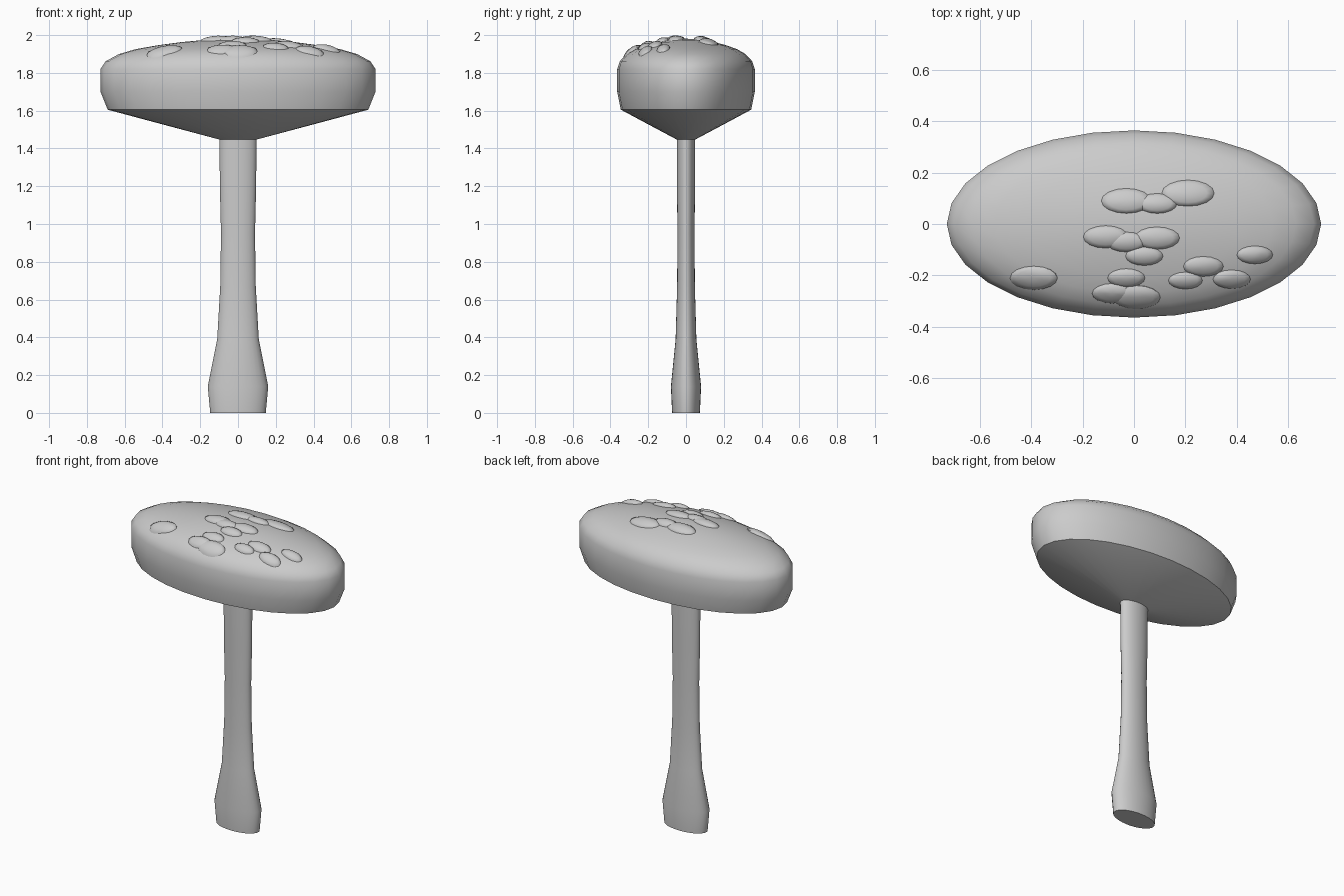
import bpy, bmesh, math

if "Cube" in bpy.data.objects:
    bpy.data.objects.remove(bpy.data.objects["Cube"])

SEG = 28      # sides of the turned parts
FLAT = 0.5    # depth relative to width

grey = bpy.data.materials.new("pale_grey")
grey.diffuse_color = (0.6, 0.6, 0.6, 1)
grey.use_nodes = True
grey.node_tree.nodes["Principled BSDF"].inputs["Base Color"].default_value = grey.diffuse_color


def finish(bm, name, angle):
    bmesh.ops.recalc_face_normals(bm, faces=bm.faces)
    mesh = bpy.data.meshes.new(name)
    bm.to_mesh(mesh)
    bm.free()
    mesh.materials.append(grey)
    obj = bpy.data.objects.new(name, mesh)
    bpy.context.collection.objects.link(obj)
    bpy.ops.object.select_all(action='DESELECT')
    obj.select_set(True)
    bpy.context.view_layer.objects.active = obj
    bpy.ops.object.shade_smooth_by_angle(angle=math.radians(angle))
    return obj


def lathe(name, profile, angle=40):
    """Turn (radius, z) points into a flattened round solid, capped at both ends."""
    bm = bmesh.new()
    rings = []
    for r, z in profile:
        rings.append([bm.verts.new((r * math.cos(a), r * FLAT * math.sin(a), z))
                      for a in (2 * math.pi * i / SEG for i in range(SEG))])
    for low, high in zip(rings, rings[1:]):
        for i in range(SEG):
            j = (i + 1) % SEG
            bm.faces.new((low[i], low[j], high[j], high[i]))
    bm.faces.new(rings[0][::-1])
    bm.faces.new(rings[-1])
    return finish(bm, name, angle)


# Stem with a swollen foot
lathe("stem", [(0.147, 0), (0.16, 0.14), (0.11, 0.39), (0.094, 0.67),
               (0.09, 0.95), (0.096, 1.2), (0.098, 1.46)])

# Cap: conical underside, sharp rim, rounded crown
crown = [(0.728, 1.82), (0.70, 1.862), (0.63, 1.9), (0.54, 1.926), (0.42, 1.947),
         (0.3, 1.963), (0.18, 1.974), (0.09, 1.979), (0.01, 1.981)]
lathe("cap", [(0.098, 1.447), (0.69, 1.605), (0.728, 1.70)] + crown)


def crown_height(x, y):
    """Height of the crown surface above a point."""
    r = math.hypot(x, y / FLAT)
    for (r1, z1), (r0, z0) in zip(crown, crown[1:]):
        if r0 <= r <= r1:
            return z0 + (z1 - z0) * (r - r0) / (r1 - r0)
    return crown[-1][1] if r < 0.1 else crown[0][1]


# Low raised spots: x, y, radius across
spots = [(-0.39, -0.21, 0.095), (-0.03, 0.09, 0.10), (0.09, 0.08, 0.08), (0.21, 0.12, 0.105),
         (-0.11, -0.05, 0.09), (-0.03, -0.07, 0.08), (0.09, -0.055, 0.09), (0.04, -0.125, 0.075),
         (-0.03, -0.21, 0.075), (-0.085, -0.27, 0.08), (0.01, -0.285, 0.095), (0.20, -0.22, 0.068),
         (0.27, -0.165, 0.08), (0.38, -0.215, 0.075), (0.47, -0.12, 0.072)]
SIDES = 16
for n, (sx, sy, size) in enumerate(spots):
    bm = bmesh.new()
    rings = []
    for f, lift in ((1.0, -0.008), (0.95, 0.006), (0.7, 0.014), (0.35, 0.019)):
        ring = []
        for i in range(SIDES):
            a = 2 * math.pi * i / SIDES
            x = sx + size * f * math.cos(a)
            y = sy + size * f * FLAT * math.sin(a)
            ring.append(bm.verts.new((x, y, crown_height(x, y) + lift)))
        rings.append(ring)
    for low, high in zip(rings, rings[1:]):
        for i in range(SIDES):
            j = (i + 1) % SIDES
            bm.faces.new((low[i], low[j], high[j], high[i]))
    tip = bm.verts.new((sx, sy, crown_height(sx, sy) + 0.021))
    for i in range(SIDES):
        bm.faces.new((rings[-1][i], rings[-1][(i + 1) % SIDES], tip))
    finish(bm, f"spot_{n + 1}", 60)
